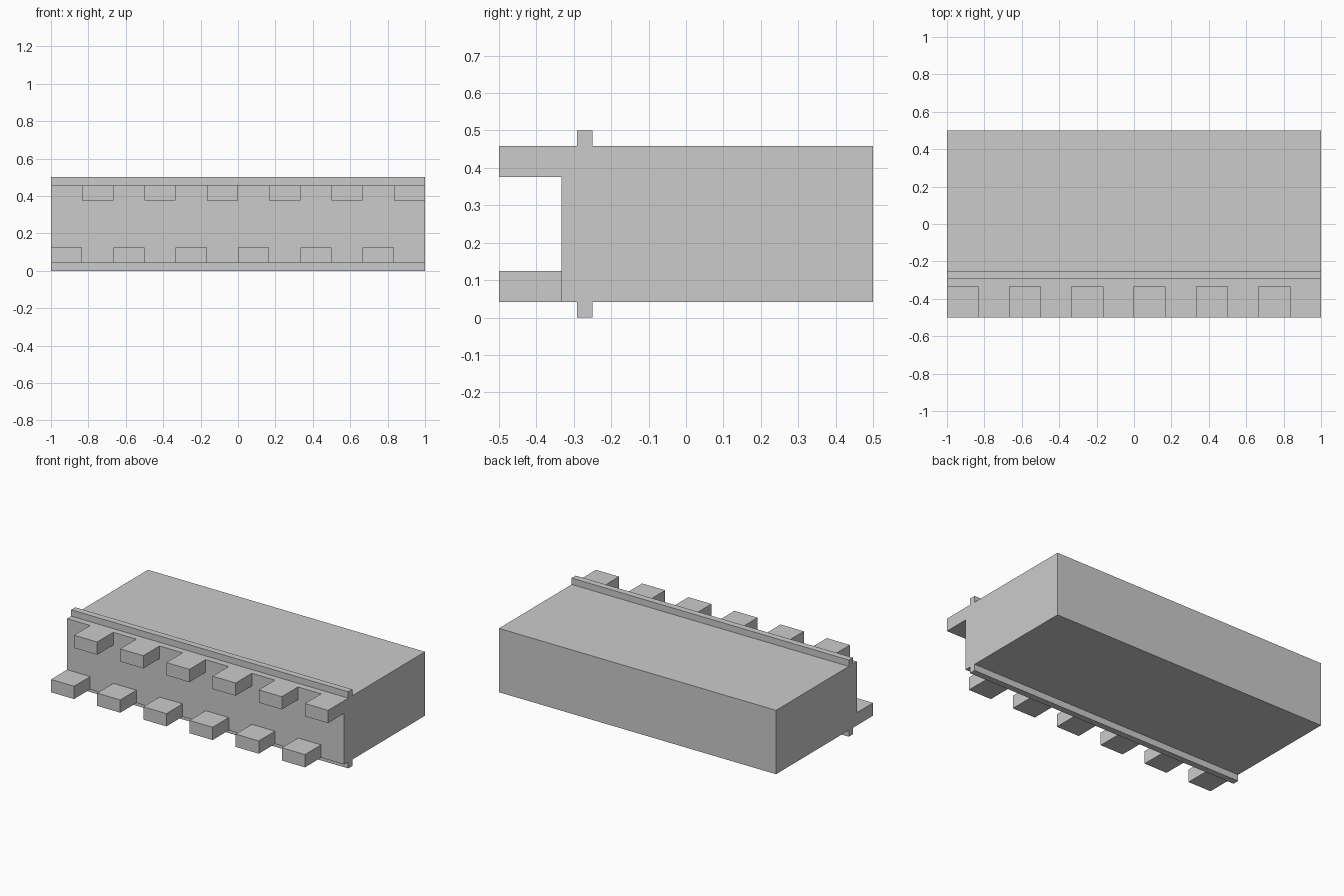
import bpy
import bmesh
from mathutils import Matrix, Vector

if "Cube" in bpy.data.objects:
    bpy.data.objects.remove(bpy.data.objects["Cube"])

U = 1 / 24  # modelling unit


def add_box(bm, lo, hi):
    lo, hi = Vector(lo), Vector(hi)
    mat = Matrix.Translation((lo + hi) / 2) @ Matrix.Diagonal((*(hi - lo), 1))
    bmesh.ops.create_cube(bm, size=1, matrix=mat)


def make_part(name, boxes):
    bm = bmesh.new()
    for lo, hi in boxes:
        add_box(bm, lo, hi)
    mesh = bpy.data.meshes.new(name)
    bm.to_mesh(mesh)
    bm.free()
    obj = bpy.data.objects.new(name, mesh)
    bpy.context.collection.objects.link(obj)
    return obj


def tooth_row(name, x_start, z):
    # six teeth, one tooth-width gap between neighbours
    xs = [x_start + i * 8 * U for i in range(6)]
    return make_part(name, [((x, -0.5, z), (x + 4 * U, -8 * U, z + 2 * U)) for x in xs])


# Main slab
make_part("body", [((-1, -8 * U, U), (1, 0.5, 11 * U))])

# Thin ridges across the top and bottom
for name, z in (("top_ridge", 11 * U), ("bottom_ridge", 0)):
    make_part(name, [((-1, -7 * U, z), (1, -6 * U, z + U))])

# Staggered interlocking teeth on the front
tooth_row("bottom_teeth", -1, U)
tooth_row("top_teeth", -1 + 4 * U, 9 * U)
